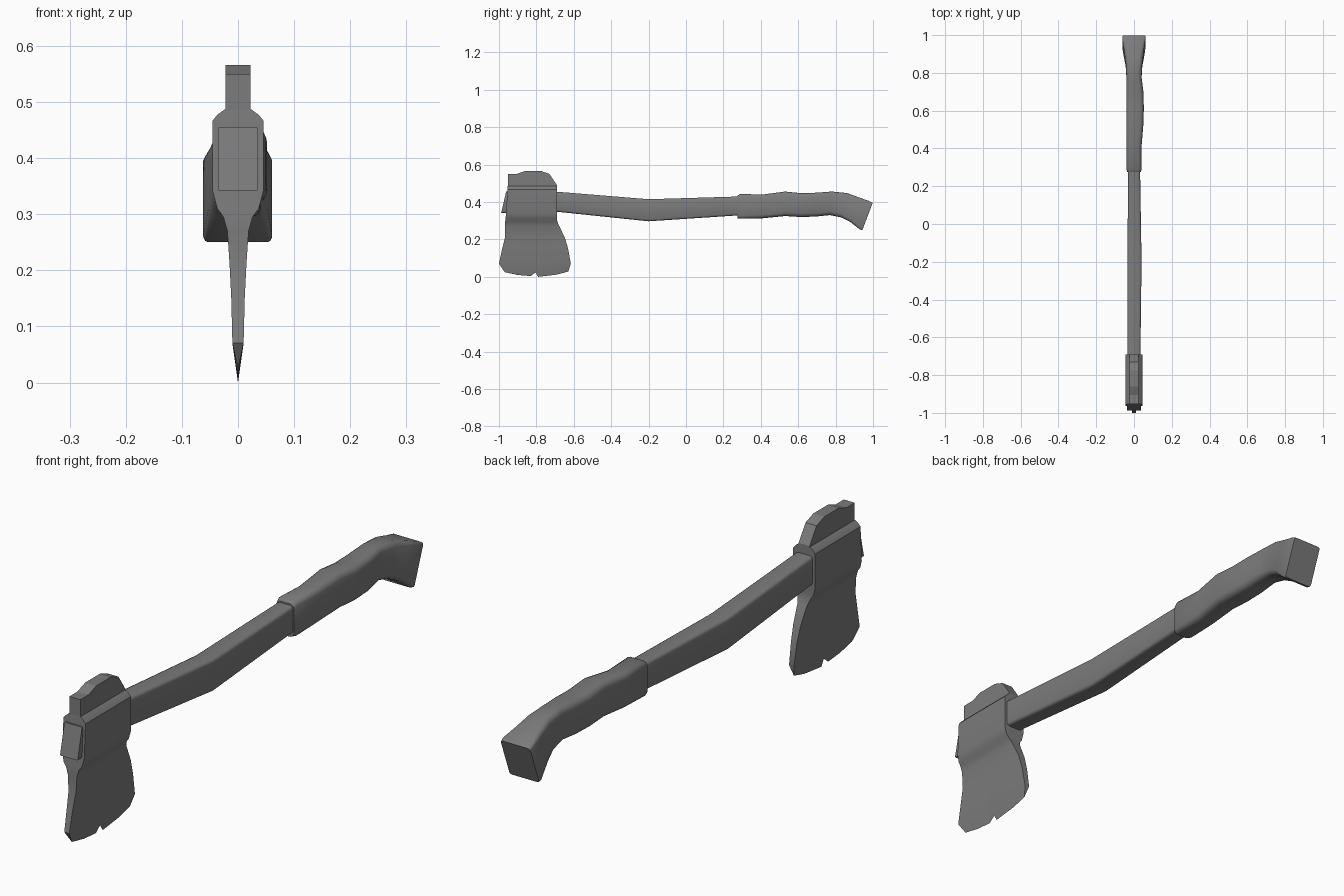
import bpy, bmesh, math

cube = bpy.data.objects.get("Cube")
if cube:
    bpy.data.objects.remove(cube, do_unlink=True)

GREY = (0.2, 0.2, 0.2, 1)
mat = bpy.data.materials.new("plain grey")
mat.use_nodes = True
mat.diffuse_color = GREY
mat.node_tree.nodes["Principled BSDF"].inputs["Base Color"].default_value = GREY


def finish(bm, name, angle):
    """Clean the mesh, make an object of it and shade it."""
    bmesh.ops.remove_doubles(bm, verts=bm.verts, dist=0.0005)
    bmesh.ops.recalc_face_normals(bm, faces=bm.faces)
    mesh = bpy.data.meshes.new(name)
    bm.to_mesh(mesh)
    bm.free()
    obj = bpy.data.objects.new(name, mesh)
    bpy.context.collection.objects.link(obj)
    mesh.materials.append(mat)
    bpy.ops.object.select_all(action='DESELECT')
    obj.select_set(True)
    bpy.context.view_layer.objects.active = obj
    bpy.ops.object.shade_smooth_by_angle(angle=math.radians(angle))
    return obj


def loft(name, rings, angle):
    """Skin closed rings of equal length and cap both ends."""
    bm = bmesh.new()
    loops = [[bm.verts.new(p) for p in ring] for ring in rings]
    n = len(loops[0])
    for a, b in zip(loops, loops[1:]):
        for i in range(n):
            j = (i + 1) % n
            bm.faces.new((a[i], a[j], b[j], b[i]))
    bm.faces.new(loops[0])
    bm.faces.new(loops[-1])
    return finish(bm, name, angle)


def section(top, bottom, left, right, c):
    """Rounded rectangle between a top and a bottom (y, z) point."""
    height = math.dist(top, bottom)
    corners = [(left, 0, -1, 1), (left, height, -1, -1),
               (-right, height, 1, -1), (-right, 0, 1, 1)]
    ring = []
    for k, (x, d, sx, sd) in enumerate(corners):
        cut = [(x, d + sd * c), (x + sx * c * 0.3, d + sd * c * 0.3), (x + sx * c, d)]
        for px, pd in (cut if k % 2 else cut[::-1]):
            t = pd / height
            ring.append((px, top[0] + (bottom[0] - top[0]) * t,
                         top[1] + (bottom[1] - top[1]) * t))
    return ring


# Shaft, running from the front of the head into the grip
loft("shaft", [section(*s) for s in (
    ((-0.962, 0.455), (-0.988, 0.342), 0.036, 0.036, 0.003),
    ((-0.93, 0.455), (-0.94, 0.342), 0.036, 0.036, 0.003),
    ((-0.69, 0.455), (-0.69, 0.348), 0.034, 0.034, 0.010),
    ((-0.20, 0.415), (-0.20, 0.297), 0.040, 0.034, 0.010),
    ((0.30, 0.430), (0.30, 0.330), 0.032, 0.032, 0.010))], 50)

# Grip with finger waves and a flared, hooked end
loft("grip", [section(*s) for s in (
    ((0.275, 0.435), (0.275, 0.313), 0.036, 0.036, 0.015),
    ((0.29, 0.443), (0.29, 0.311), 0.040, 0.040, 0.015),
    ((0.41, 0.440), (0.41, 0.313), 0.040, 0.040, 0.018),
    ((0.53, 0.456), (0.53, 0.325), 0.050, 0.041, 0.020),
    ((0.62, 0.447), (0.61, 0.320), 0.052, 0.041, 0.020),
    ((0.70, 0.450), (0.69, 0.322), 0.050, 0.041, 0.020),
    ((0.78, 0.456), (0.77, 0.330), 0.040, 0.040, 0.020),
    ((0.86, 0.448), (0.83, 0.318), 0.044, 0.044, 0.018),
    ((0.93, 0.423), (0.875, 0.296), 0.053, 0.053, 0.014),
    ((0.985, 0.403), (0.93, 0.253), 0.061, 0.062, 0.008),
    ((0.998, 0.395), (0.943, 0.250), 0.060, 0.061, 0.008))], 50)

# Cutting edge: (y, z) points, with a chip in the middle
edge = [(-0.97, 0.025), (-0.90, 0.010), (-0.83, 0.004), (-0.805, 0.024),
        (-0.79, 0.0), (-0.69, 0.012), (-0.63, 0.028)]
y_first, y_last = edge[0][0], edge[-1][0]

# Head rows from the top down: height, front y, back y, half thickness
rows = ((0.487, -0.953, -0.69, 0.0235), (0.477, -0.954, -0.69, 0.037),
        (0.467, -0.955, -0.69, 0.045), (0.34, -0.962, -0.69, 0.045),
        (0.31, -0.965, -0.69, 0.037), (0.295, -0.967, -0.688, 0.026),
        (0.27, -0.967, -0.677, 0.019), (0.21, -0.968, -0.648, 0.015),
        (0.15, -0.983, -0.63, 0.012), (0.07, -1.0, -0.616, 0.010))
rings = []
for z, y0, y1, half in rows:
    side = [y0 + (y1 - y0) * (y - y_first) / (y_last - y_first) for y, _ in edge]
    rings.append([(half, y, z) for y in side] + [(-half, y, z) for y in side[::-1]])

bm = bmesh.new()
loops = [[bm.verts.new(p) for p in ring] for ring in rings]
tip = [bm.verts.new((0, y, z)) for y, z in edge]
loops.append(tip + tip[::-1])
n = len(loops[0])
for a, b in zip(loops, loops[1:]):
    for i in range(n):
        j = (i + 1) % n
        quad = list(dict.fromkeys((a[i], a[j], b[j], b[i])))
        bm.faces.new(quad)
bm.faces.new(loops[0])
finish(bm, "axe_head", 32)

# Poll plate standing on the head
outline = [(-0.953, 0.47), (-0.953, 0.55), (-0.905, 0.55), (-0.86, 0.566),
           (-0.775, 0.566), (-0.73, 0.55), (-0.69, 0.49), (-0.69, 0.47)]
loft("poll", [[(x, y, z) for y, z in outline] for x in (-0.0225, 0.0225)], 15)
